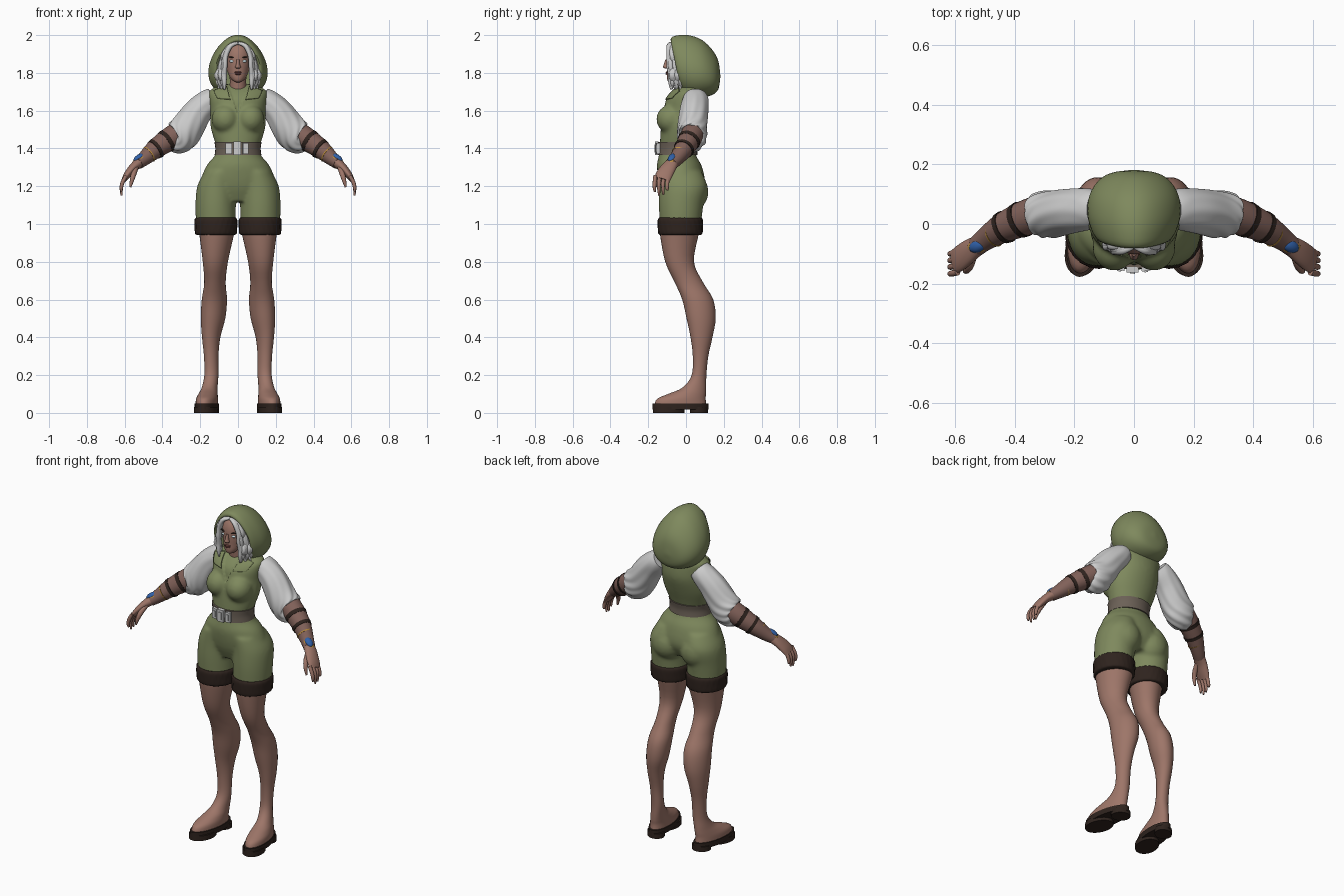
import bpy, bmesh, math, random
from mathutils import Vector, Matrix

if "Cube" in bpy.data.objects:
    bpy.data.objects.remove(bpy.data.objects["Cube"])

random.seed(4)


def mat(name, r, g, b):
    m = bpy.data.materials.new(name)
    m.diffuse_color = (r, g, b, 1)
    m.use_nodes = True
    m.node_tree.nodes["Principled BSDF"].inputs["Base Color"].default_value = m.diffuse_color
    return m


GREEN = mat("green_cloth", .21, .25, .11)
SKIN = mat("skin", .34, .18, .14)
ARM = mat("arm_wrap", .22, .12, .10)
DARK = mat("dark_trim", .028, .017, .013)
BELT = mat("belt_leather", .15, .12, .095)
GOLD = mat("gold", .5, .27, .05)
BLUE = mat("gem_blue", .03, .12, .4)
EYE = mat("eye_pale", .65, .8, .85)
LIP = mat("lip", .2, .07, .06)
HAIR = mat("hair_grey", .55, .55, .55)


def smooth(rings, steps):
    """Catmull-Rom interpolation of tuples."""
    out, last = [], len(rings) - 1
    for i in range(last):
        p = [rings[min(max(i + k, 0), last)] for k in (-1, 0, 1, 2)]
        for s in range(steps):
            t = s / steps
            out.append([b + .5 * t * (c - a + t * (2*a - 5*b + 4*c - d + t * (3*(b - c) + d - a)))
                        for a, b, c, d in zip(*p)])
    return out + [list(rings[-1])]


def skin_rings(bm, loops, caps=True):
    vs = [[bm.verts.new(p) for p in loop] for loop in loops]
    for a, b in zip(vs, vs[1:]):
        for i in range(len(a)):
            j = (i + 1) % len(a)
            bm.faces.new((a[i], a[j], b[j], b[i]))
    if caps:
        bm.faces.new(vs[0])
        bm.faces.new(vs[-1])


def loft(bm, rings, tube=False, n=32, steps=4, skew=0, ripple=None):
    """Rings are (x, y, z, rx, ry); tube turns them square to the path."""
    pts, loops = smooth(rings, steps), []
    for i, (x, y, z, rx, ry) in enumerate(pts):
        c, u, v = Vector((x, y, z)), Vector((1, 0, 0)), Vector((0, 1, 0))
        if tube:
            a, b = pts[max(i - 1, 0)], pts[min(i + 1, len(pts) - 1)]
            T = (Vector(b[:3]) - Vector(a[:3])).normalized()
            v = (v - T * T.y).normalized()
            u = v.cross(T)
        loop = []
        for k in range(n):
            a = math.tau * k / n
            f = 1 + (ripple(a, i / (len(pts) - 1)) if ripple else 0)
            p = c + u * rx * f * math.cos(a) + v * ry * f * math.sin(a)
            p.x -= skew * (p.y - c.y)
            loop.append(p)
        loops.append(loop)
    skin_rings(bm, loops)


def ball(bm, loc, scale, rot=Matrix.Identity(3), seg=20):
    m = Matrix.Translation(loc) @ rot.to_4x4() @ Matrix.Diagonal((*scale, 1))
    bmesh.ops.create_uvsphere(bm, u_segments=seg, v_segments=seg // 2, radius=1, matrix=m)


def make(name, bm, material=None, mirror=False, angle=50):
    bmesh.ops.recalc_face_normals(bm, faces=bm.faces[:])
    me = bpy.data.meshes.new(name)
    bm.to_mesh(me)
    bm.free()
    me.shade_smooth()
    me.set_sharp_from_angle(angle=math.radians(angle))
    if material:
        me.materials.append(material)
    ob = bpy.data.objects.new(name, me)
    bpy.context.collection.objects.link(ob)
    if mirror:
        ob.modifiers.new("mirror", 'MIRROR').use_mirror_merge = False
    return ob


def part(name, rings, material=None, mirror=False, **kw):
    bm = bmesh.new()
    loft(bm, rings, **kw)
    return make(name, bm, material, mirror)


# Suit: torso, bust, hips and short legs fused by a voxel remesh
bm = bmesh.new()
loft(bm, [(0, -.02, 1.12, .14, .085), (0, -.018, 1.2, .2, .12), (0, -.034, 1.3, .172, .12),
          (0, -.045, 1.36, .125, .1), (0, -.045, 1.4, .113, .094), (0, -.037, 1.45, .128, .1),
          (0, -.022, 1.52, .146, .11), (0, -.003, 1.6, .147, .115), (0, .003, 1.66, .153, .11),
          (0, .017, 1.705, .152, .088), (0, .03, 1.74, .09, .055)])
for s in (-1, 1):
    loft(bm, [(s*.117, -.03, .98, .105, .108), (s*.118, -.026, 1.1, .107, .118),
              (s*.111, -.016, 1.2, .105, .127), (s*.09, -.03, 1.28, .085, .112)])
    ball(bm, (s*.066, -.078, 1.555), (.074, .08, .078))
    ball(bm, (s*.095, .028, 1.17), (.095, .092, .1))
suit = make("suit", bm)
rm = suit.modifiers.new("remesh", 'REMESH')
rm.mode, rm.voxel_size = 'VOXEL', .008
sm = suit.modifiers.new("smooth", 'SMOOTH')
sm.factor, sm.iterations = .5, 14
me = bpy.data.meshes.new_from_object(suit.evaluated_get(bpy.context.evaluated_depsgraph_get()))
suit.modifiers.clear()
suit.data = me

# V neckline: cut clean edges, then sink and recolour the skin
bm = bmesh.new()
bm.from_mesh(me)
for s in (-1, 1):
    bmesh.ops.bisect_plane(bm, geom=bm.verts[:] + bm.edges[:] + bm.faces[:],
                           plane_co=(0, 0, 1.575), plane_no=(s, 0, -.36))
for f in bm.faces:
    c = f.calc_center_median()
    f.smooth = True
    f.material_index = int(c.y < 0 and abs(c.x) < (c.z - 1.575) * .36)
for v in bm.verts:
    if v.co.y < 0 and abs(v.co.x) < (v.co.z - 1.575) * .36 - .001:
        v.co.y += .008
bm.to_mesh(me)
bm.free()
me.materials.clear()
me.materials.append(GREEN)
me.materials.append(SKIN)

# Collar lapels wrapped onto the suit
bm = bmesh.new()
bm.faces.new([bm.verts.new((x, y, z)) for x, y, z in (
    (.062, -.05, 1.745), (.142, -.05, 1.725), (.132, -.11, 1.678), (.045, -.13, 1.668))])
bmesh.ops.subdivide_edges(bm, edges=bm.edges[:], cuts=9, use_grid_fill=True)
lapel = make("collar_lapel", bm, GREEN, True)
w = lapel.modifiers.new("wrap", 'SHRINKWRAP')
w.target, w.offset, w.wrap_mode = suit, .007, 'ABOVE_SURFACE'
lapel.modifiers.new("thick", 'SOLIDIFY').thickness = .007

# Legs with soft boots, soles, thigh cuffs
part("leg", [(.165, -.03, .04, .058, .138), (.164, -.024, .075, .056, .128), (.158, .008, .102, .049, .098),
             (.15, .045, .135, .041, .062), (.141, .069, .2, .037, .039), (.142, .077, .3, .038, .041),
             (.142, .082, .4, .048, .058), (.132, .08, .5, .064, .077), (.125, .062, .6, .066, .082),
             (.122, .016, .69, .056, .075), (.12, -.034, .8, .066, .076), (.113, -.035, .95, .092, .103),
             (.116, -.03, 1.0, .1, .105)], SKIN, True, skew=.12)
bm = bmesh.new()
for cx, cy, z0, z1, rx, ry in ((.165, -.03, .018, .05, .062, .148), (.171, -.092, 0, .03, .061, .084),
                               (.152, .068, 0, .03, .051, .048)):
    loft(bm, [(cx, cy, z0, rx, ry), (cx, cy, z1, rx, ry)], steps=1, skew=.12)
make("boot_sole", bm, DARK, True)
part("thigh_cuff", [(.117, -.03, .942, .098, .106), (.117, -.03, .95, .11, .116), (.117, -.03, .985, .112, .119),
                    (.117, -.03, 1.02, .113, .119), (.117, -.03, 1.034, .105, .112)], DARK, True, n=64,
     ripple=lambda a, t: .012 * math.sin(23 * a + 9 * t))

# Belt and buckles
part("belt", [(0, -.045, 1.365, .124, .106), (0, -.045, 1.4, .12, .104), (0, -.042, 1.434, .125, .107)], BELT)
bm = bmesh.new()
for x, y, w, h in ((-.048, -.146, .034, .06), (-.005, -.154, .04, .072), (.04, -.149, .03, .06)):
    m = Matrix.Translation((x, y, 1.4)) @ Matrix.Rotation(x * 3, 4, 'Z')
    bmesh.ops.create_cube(bm, size=1, matrix=m @ Matrix.Diagonal((w, .018, h, 1)))
    bmesh.ops.create_cube(bm, size=1, matrix=m @ Matrix.Diagonal((w * .4, .026, h * .6, 1)))
make("belt_buckles", bm, None, angle=30)

# Puffed sleeves with folds
part("sleeve", [(.125, .05, 1.672, .055, .062), (.155, .05, 1.648, .066, .07), (.21, .043, 1.594, .076, .075),
                (.265, .035, 1.515, .086, .078), (.3, .032, 1.472, .09, .078), (.325, .028, 1.452, .08, .072),
                (.338, .025, 1.452, .058, .055)], None, True, tube=True, n=72, steps=6,
     ripple=lambda a, t: t * (.045 * math.sin(9 * a + 5 * math.sin(5 * t)) + .03 * math.sin(5 * a - 7 * t)))

# Forearms, straps and jewelled bracers
part("forearm", [(.31, .04, 1.485, .062, .06), (.37, .018, 1.445, .06, .059), (.44, -.013, 1.395, .051, .05),
                 (.5, -.052, 1.343, .037, .038), (.53, -.076, 1.32, .031, .034)], ARM, True, tube=True)
d = Vector((.07, -.034, -.05)).normalized()


def band(bm, c, r, w):
    a, b = Vector(c) - d * w, Vector(c) + d * w
    loft(bm, [(*a, r, r), (*b, r * .95, r * .95)], tube=True, steps=1)


bm = bmesh.new()
band(bm, (.382, .013, 1.437), .062, .011)
band(bm, (.437, -.012, 1.397), .056, .009)
make("arm_straps", bm, DARK, True)
side = d.cross(Vector((.4, -.25, .85))).normalized()
rot = Matrix((d, side, side.cross(d) * -1)).transposed()
if rot.determinant() < 0:
    rot = Matrix((d, -side, side.cross(d) * -1)).transposed()
bm = bmesh.new()
band(bm, (.472, -.034, 1.368), .046, .003)
ball(bm, (.522, -.072, 1.346), (.048, .026, .012), rot)
make("bracer_trim", bm, GOLD, True)
bm = bmesh.new()
ball(bm, (.525, -.074, 1.35), (.034, .021, .017), rot)
make("bracer_gem", bm, BLUE, True)

# Hands
bm = bmesh.new()
loft(bm, [(.52, -.068, 1.327, .029, .032), (.555, -.092, 1.298, .023, .04), (.585, -.115, 1.262, .019, .044),
          (.603, -.127, 1.235, .013, .042)], tube=True, n=20)
for y, tip in ((-.162, 1.17), (-.139, 1.15), (-.117, 1.155), (-.095, 1.178)):
    loft(bm, [(.592, y, 1.255, .01, .011), (.611, y - .004, 1.22, .0105, .0105),
              (.618, y - .005, 1.19, .009, .009), (.616, y - .003, tip, .005, .005)], tube=True, n=12)
loft(bm, [(.54, -.105, 1.3, .014, .015), (.552, -.14, 1.265, .014, .014),
          (.562, -.156, 1.23, .011, .011), (.57, -.16, 1.195, .005, .005)], tube=True, n=12)
make("hand", bm, SKIN, True)

# Head, neck and nose
bm = bmesh.new()
loft(bm, [(0, -.075, 1.75, .008, .008), (0, -.07, 1.757, .024, .026), (0, -.055, 1.778, .043, .046),
          (0, -.035, 1.81, .057, .066), (0, -.022, 1.85, .067, .08), (0, -.016, 1.9, .07, .083),
          (0, -.01, 1.94, .058, .07), (0, -.008, 1.962, .03, .036)])
loft(bm, [(0, .01, 1.64, .06, .055), (0, -.005, 1.71, .045, .046), (0, -.012, 1.8, .044, .048)])
loft(bm, [(0, -.1, 1.872, .007, .008), (0, -.104, 1.845, .01, .014), (0, -.105, 1.83, .015, .016),
          (0, -.1, 1.822, .009, .01)], n=16)
make("head", bm, SKIN)
bm = bmesh.new()
ball(bm, (0, -.1, 1.803), (.02, .008, .005))
ball(bm, (0, -.099, 1.795), (.017, .009, .006))
make("lips", bm, LIP)
bm = bmesh.new()
ball(bm, (.031, -.09, 1.862), (.015, .007, .007))
make("eye", bm, EYE, True)
bm = bmesh.new()
ball(bm, (.032, -.092, 1.882), (.02, .006, .004), Matrix.Rotation(-.2, 3, 'Y'))
make("eyebrow", bm, DARK, True)

# Hair: crown cap and wavy locks parted in the middle
bm = bmesh.new()
ball(bm, (0, .006, 1.89), (.08, .085, .083))
for k in range(11):
    f, w = k / 10, random.uniform(-.008, .008)
    y = -.086 + .055 * f
    loft(bm, [(.004, y + .01, 1.957 + .01 * f, .008, .01), (.04 + .01*f, y - .004, 1.942, .012, .013),
              (.068 + .017*f + w, y - .003, 1.89, .012, .014), (.064 + .032*f - w, y + w, 1.84, .012, .014),
              (.076 + .036*f + w, y - w, 1.79, .013, .014), (.068 + .034*f - w, y + .004, 1.75, .012, .012),
              (.074 + .03*f + w, y + .006, 1.708 + random.uniform(0, .03), .004, .004)], tube=True, n=10)
make("hair", bm, HAIR, True)

# Hood: egg-shaped rings from the tilted opening to the back; (y, tilt, half width, low, high)
bm, loops = bmesh.new(), []
for y, k, rx, lo, hi in smooth([(-.03, .2, .108, 1.71, 1.963), (-.043, .2, .117, 1.7, 1.975),
                                (-.022, .2, .134, 1.68, 1.992), (.03, .12, .15, 1.67, 1.997),
                                (.09, .05, .145, 1.675, 1.972), (.14, 0, .118, 1.688, 1.915),
                                (.168, 0, .075, 1.715, 1.86), (.178, 0, .008, 1.775, 1.79)], 4):
    loop = []
    for i in range(48):
        t = math.tau * i / 48
        z = (lo + hi) / 2 + (hi - lo) / 2 * math.cos(t)
        loop.append((rx * math.sin(t) * (1 - .2 * math.cos(t)), y - k * (z - 1.8), z))
    loops.append(loop)
skin_rings(bm, loops, False)
bm.verts.ensure_lookup_table()
bm.faces.new(bm.verts[-48:])
hood = make("hood", bm, GREEN)
so = hood.modifiers.new("thick", 'SOLIDIFY')
so.thickness, so.offset = .007, 0
